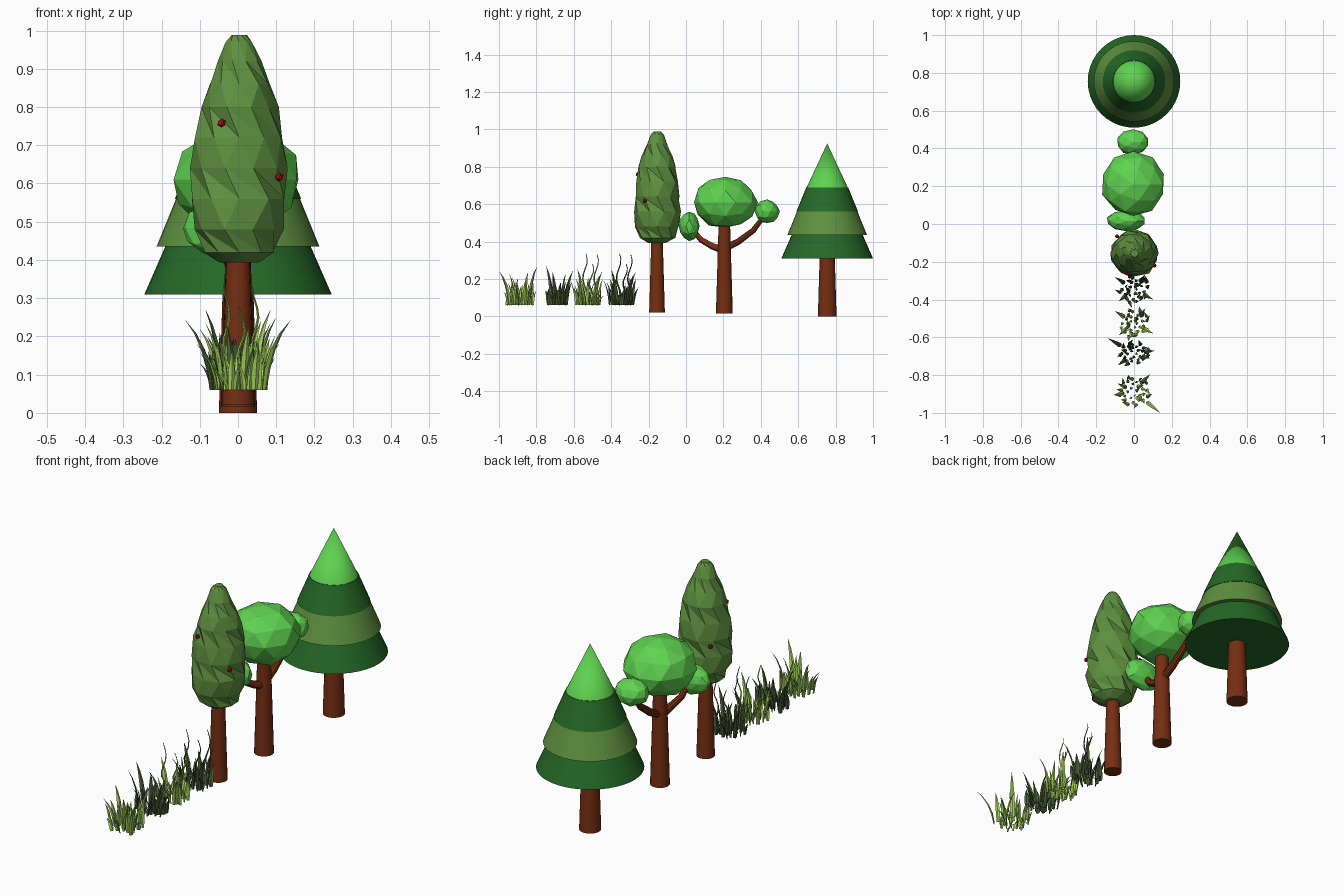
import bpy, bmesh, math, random
from mathutils import Vector

random.seed(7)
if "Cube" in bpy.data.objects:
    bpy.data.objects.remove(bpy.data.objects["Cube"], do_unlink=True)


def material(name, r, g, b):
    m = bpy.data.materials.new(name)
    m.use_nodes = True
    m.diffuse_color = (r, g, b, 1)
    m.node_tree.nodes["Principled BSDF"].inputs["Base Color"].default_value = (r, g, b, 1)
    return m


BARK = material("brown bark", .18, .028, .006)
BRIGHT = material("bright green", .115, .65, .08)
DEEP = material("deep green", .018, .14, .02)
OLIVE = material("olive green", .112, .28, .05)
LIGHT_GRASS = material("light grass", .37, .64, .11)
DARK_GRASS = material("dark grass", .076, .122, .042)
RED = material("red berry", .4, .008, .01)


def finish(name, bm, mat, location=(0, 0, 0), smooth=False):
    bmesh.ops.remove_doubles(bm, verts=bm.verts, dist=.0001)
    bmesh.ops.recalc_face_normals(bm, faces=bm.faces)
    mesh = bpy.data.meshes.new(name)
    bm.to_mesh(mesh)
    bm.free()
    mesh.materials.append(mat)
    obj = bpy.data.objects.new(name, mesh)
    obj.location = location
    bpy.context.collection.objects.link(obj)
    if smooth:
        bpy.ops.object.select_all(action='DESELECT')
        obj.select_set(True)
        bpy.context.view_layer.objects.active = obj
        bpy.ops.object.shade_smooth_by_angle(angle=math.radians(35))
    return obj


def loft(bm, path, radii, sides, side=Vector((1, 0, 0)), thick=1, jitter=0):
    """Skin polygon rings along a path; side is the width direction."""
    path = [Vector(p) for p in path]
    rings = []
    for i, (p, r) in enumerate(zip(path, radii)):
        tangent = (path[min(i + 1, len(path) - 1)] - path[max(i - 1, 0)]).normalized()
        normal = tangent.cross(side).normalized()
        ring = []
        for k in range(sides):
            a = math.tau * (k + .5 * (i % 2) * (jitter > 0)) / sides
            rr = r * (1 + random.uniform(-jitter, jitter))
            ring.append(bm.verts.new(p + side * rr * math.cos(a) + normal * rr * thick * math.sin(a)))
        rings.append(ring)
    for a, b in zip(rings, rings[1:]):
        for k in range(sides):
            n = (k + 1) % sides
            if jitter:
                bm.faces.new((a[k], a[n], b[k]))
                bm.faces.new((a[n], b[n], b[k]))
            else:
                bm.faces.new((a[k], a[n], b[n], b[k]))
    bm.faces.new(rings[0])
    bm.faces.new(rings[-1])


def turned(name, y, z0, z1, r0, r1, mat, sides=32):
    bm = bmesh.new()
    loft(bm, [(0, 0, z0), (0, 0, z1)], (r0, r1), sides)
    return finish(name, bm, mat, (0, y, 0), True)


def leaf_ball(name, location, size, jitter, mat, detail=2):
    """Faceted foliage blob with half sizes along each axis."""
    bm = bmesh.new()
    bmesh.ops.create_icosphere(bm, subdivisions=detail, radius=1)
    for v in bm.verts:
        v.co *= 1 + random.uniform(-jitter, jitter)
        v.co = Vector(c * s for c, s in zip(v.co, size))
    bmesh.ops.dissolve_limit(bm, angle_limit=math.radians(14), verts=bm.verts, edges=bm.edges)
    return finish(name, bm, mat, location)


# Conical tree with stacked tiers
PINE_Y = .755
turned("conical_tree_trunk", PINE_Y, 0, .33, .05, .04, BARK)
tiers = [("lower", .31, .44, .245, .188, DEEP), ("middle", .435, .565, .213, .16, OLIVE),
         ("upper", .56, .69, .165, .112, DEEP), ("top", .685, .925, .112, 0, BRIGHT)]
for label, z0, z1, r0, r1, mat in tiers:
    turned(label + "_conical_tier", PINE_Y, z0, z1, r0, r1, mat, 40)

# Branching tree with three faceted crowns
turned("branching_tree_trunk", .205, .015, .52, .045, .03, BARK, 20)
branches = {"front_branch": [(0, .21, .35), (-.01, .14, .375), (-.03, .08, .41), (-.04, .03, .47)],
            "back_branch": [(0, .2, .36), (0, .28, .4), (0, .36, .46), (-.01, .42, .54)]}
for name, path in branches.items():
    bm = bmesh.new()
    loft(bm, path, (.02, .018, .016, .012), 10)
    finish(name, bm, BARK, smooth=True)
leaf_ball("main_crown", (-.003, .21, .61), (.168, .172, .14), .04, BRIGHT)
leaf_ball("back_crown", (-.005, .433, .562), (.085, .066, .064), .05, BRIGHT)
leaf_ball("front_crown", (-.04, .017, .483), (.105, .056, .077), .05, BRIGHT)

# Tall tree with a faceted oval crown and berries
TALL_Y = -.155
turned("tall_tree_trunk", TALL_Y, .02, .43, .042, .03, BARK, 20)
bm = bmesh.new()
profile = [(.393, .05), (.42, .094), (.48, .119), (.56, .126), (.64, .123), (.72, .116),
           (.8, .1), (.86, .083), (.92, .056), (.97, .036), (.988, .02)]
loft(bm, [(.003, 0, z) for z, r in profile], [r for z, r in profile], 10, jitter=.05)
finish("oval_crown", bm, OLIVE, (0, TALL_Y, 0))
for spot in [(-.043, -.258, .758), (.108, -.22, .617), (.103, -.125, .722), (-.09, -.065, .62)]:
    leaf_ball("berry", spot, (.012, .012, .012), .05, RED, 1)


# Grass clumps
def blade(bm, base, tip, width, sides=4, thick=.35):
    """Tapered blade that rises first, then bends out to its tip."""
    base, tip = Vector(base), Vector(tip)
    lean = tip - base
    side = Vector((-lean.y, lean.x, 0)).normalized()
    mid = Vector((base.x + lean.x * .15, base.y + lean.y * .15, base.z + lean.z * .65))
    path = [base * (1 - t) ** 2 + mid * 2 * t * (1 - t) + tip * t * t for t in (0, .25, .5, .75, 1)]
    loft(bm, path, [width * w for w in (.75, 1, .85, .5, .03)], sides, side, thick)


def wisp(bm, x, y, height):
    """Thin wavy stem."""
    path = [(x + .008 * math.sin(t * 1.1), y + .012 * math.sin(t * .9), .06 + (height - .06) * t / 10)
            for t in range(11)]
    loft(bm, path, [.006 - .0004 * t for t in range(11)], 4)


def clump(name, y, mat, tips, wisps, squash):
    bm = bmesh.new()
    for x, ty, z in tips:
        blade(bm, (x * .5, ty * .5 * squash, .06), (x, ty * squash, z), .012)
    for i in range(30):
        a = i * 2.4
        r = .078 * math.sqrt((i + .5) / 30)
        out = r + random.uniform(.005, .035)
        bx, by = r * math.cos(a), r * math.sin(a) * squash
        a += random.uniform(-.5, .5)
        blade(bm, (bx, by, .06), (out * math.cos(a), out * math.sin(a) * squash,
              random.uniform(.11, .21)), random.uniform(.008, .012))
    for x, wy, z in wisps:
        wisp(bm, x, wy, z)
    finish(name, bm, mat, (0, y, 0))


wide = [(.138, -.115, .243), (.085, .09, .27), (-.085, .04, .235), (-.108, -.02, .18), (.03, -.06, .23)]
tall = [(.1, -.06, .25), (-.1, .07, .22), (.06, .085, .24), (-.08, -.07, .2)]
stems = [(-.03, -.015, .335), (.045, .045, .33), (.01, .02, .28)]
clump("first_grass_clump", -.885, LIGHT_GRASS, wide, [], 1)
clump("second_grass_clump", -.685, DARK_GRASS, [(-x, -y, z) for x, y, z in wide], [], .7)
clump("third_grass_clump", -.525, LIGHT_GRASS, tall, stems, .9)
clump("fourth_grass_clump", -.345, DARK_GRASS, tall, stems, .9)
